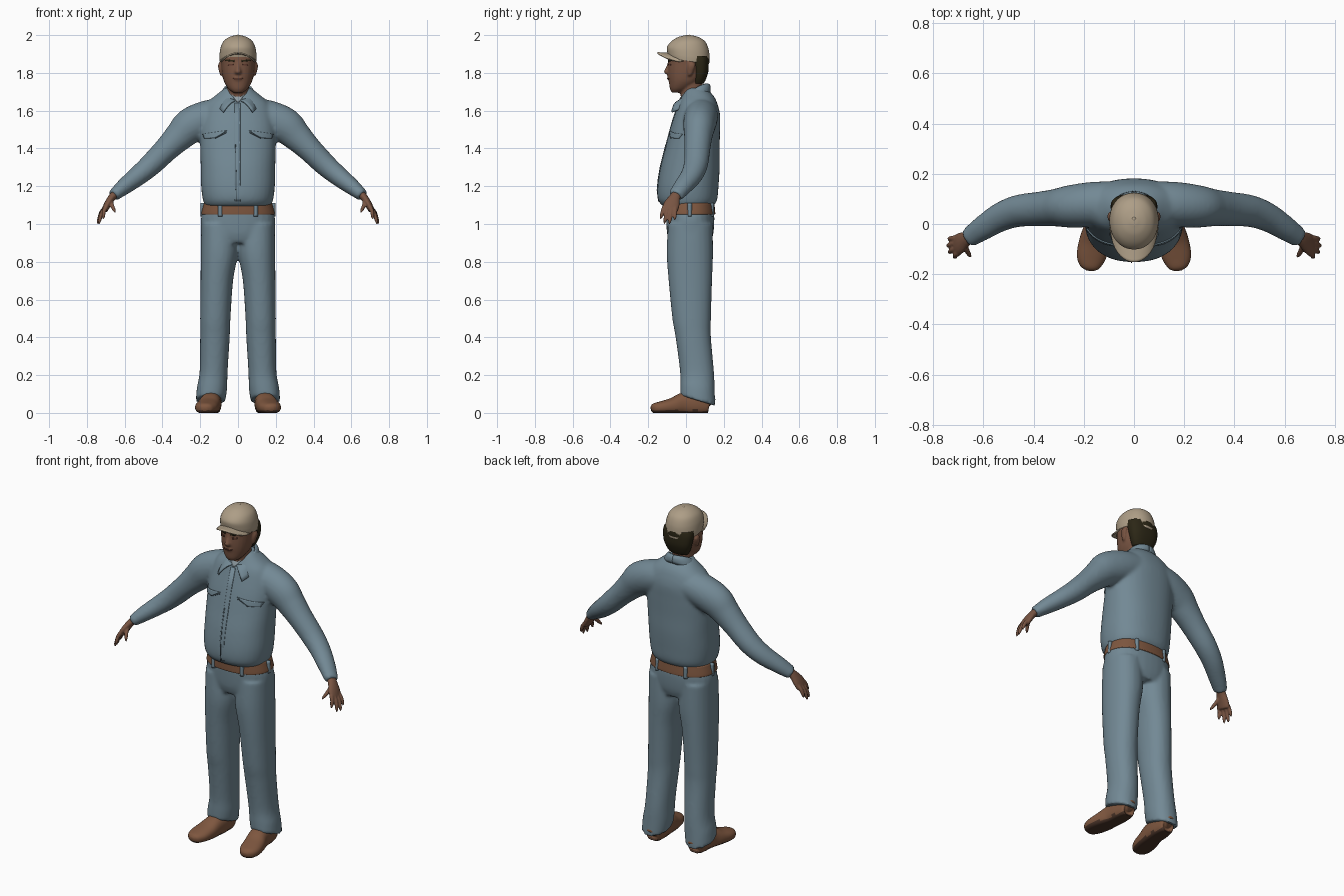
import bpy, bmesh
from math import cos, sin, pi, sqrt
from mathutils import Vector

if "Cube" in bpy.data.objects:
    bpy.data.objects.remove(bpy.data.objects["Cube"])


def material(name, *rgb):
    m = bpy.data.materials.new(name)
    m.use_nodes = True
    m.diffuse_color = (*rgb, 1)
    node = next(n for n in m.node_tree.nodes if n.type == 'BSDF_PRINCIPLED')
    node.inputs["Base Color"].default_value = (*rgb, 1)
    node.inputs["Roughness"].default_value = 0.8
    return m


DENIM = material("denim blue", .17, .25, .30)
SEAM = material("seam blue", .06, .09, .11)
SKIN = material("skin brown", .19, .09, .055)
LEATHER = material("leather brown", .21, .095, .05)
SOLE = material("sole dark brown", .07, .035, .022)
CAP = material("cap tan", .42, .34, .24)
HAIR = material("hair dark", .025, .02, .008)
UNDERSHIRT = material("undershirt grey", .27, .33, .36)
LIPS = material("lip brown", .12, .045, .03)


def spline(rows, steps):
    """Catmull-Rom through rows of numbers."""
    out = []
    for i in range(len(rows) - 1):
        p = [rows[max(0, min(len(rows) - 1, i + k))] for k in (-1, 0, 1, 2)]
        for j in range(steps):
            t = j / steps
            out.append([b + .5 * t * (c - a + t * (2*a - 5*b + 4*c - d + t * (3*(b - c) + d - a)))
                        for a, b, c, d in zip(*p)])
    return out + [list(rows[-1])]


def loft(bm, rows, ref=None, power=2, n=28, steps=5, floor=None):
    """Rows are x, y, z, half width, half depth, tilt. Sections lie flat unless ref is given."""
    rows = spline([tuple(r) + (0,) * (6 - len(r)) for r in rows], steps)
    rings = []
    for i, (x, y, z, a, b, tilt) in enumerate(rows):
        u, v = Vector((1, 0, 0)), Vector((0, 1, tilt))
        if ref:
            t = Vector(rows[min(i + 1, len(rows) - 1)][:3]) - Vector(rows[max(i - 1, 0)][:3])
            t.normalize()
            u = Vector(ref) - t * t.dot(Vector(ref))
            u.normalize()
            v = t.cross(u)
        ring = []
        for k in range(n):
            c, s = cos(2 * pi * k / n), sin(2 * pi * k / n)
            r = (abs(c) ** power + abs(s) ** power) ** (-1 / power)
            co = Vector((x, y, z)) + u * (a * r * c) + v * (b * r * s)
            if floor is not None:
                co.z = max(co.z, floor)
            ring.append(bm.verts.new(co))
        rings.append(ring)
    for p, q in zip(rings, rings[1:]):
        for k in range(n):
            bm.faces.new((p[k], p[(k + 1) % n], q[(k + 1) % n], q[k]))
    bm.faces.new(rings[0])
    bm.faces.new(rings[-1])


def grid(bm, fn, nu, nv):
    vs = [[bm.verts.new(fn(i / nu, j / nv)) for j in range(nv + 1)] for i in range(nu + 1)]
    for i in range(nu):
        for j in range(nv):
            bm.faces.new((vs[i][j], vs[i + 1][j], vs[i + 1][j + 1], vs[i][j + 1]))


def finish(bm, name, *mats, rule=None, voxel=0, smooth=2, thick=0, wrap=None):
    bmesh.ops.recalc_face_normals(bm, faces=bm.faces)
    for f in bm.faces:
        f.smooth = True
        if rule:
            f.material_index = rule(f.calc_center_median())
    me = bpy.data.meshes.new(name)
    bm.to_mesh(me)
    bm.free()
    ob = bpy.data.objects.new(name, me)
    bpy.context.collection.objects.link(ob)
    for m in mats:
        me.materials.append(m)
    if voxel:
        r = ob.modifiers.new("blend", 'REMESH')
        r.mode, r.voxel_size, r.use_smooth_shade = 'VOXEL', voxel, True
        s = ob.modifiers.new("soften", 'SMOOTH')
        s.factor, s.iterations = .5, smooth
    if wrap:
        w = ob.modifiers.new("wrap", 'SHRINKWRAP')
        w.target, w.wrap_method = wrap, 'PROJECT'
        w.use_project_y, w.use_positive_direction = True, True
    if thick:
        s = ob.modifiers.new("thickness", 'SOLIDIFY')
        s.thickness, s.offset = thick, 0
    return ob


def patch(name, corners, mat, target, thick=.008):
    """Thin plate laid on the front of a target; corners are x, z in order."""
    bm = bmesh.new()
    a, b, c, d = [Vector((x, -.4, z)) for x, z in corners]
    grid(bm, lambda u, v: a.lerp(b, u).lerp(d.lerp(c, u), v), 10, 5)
    return finish(bm, name, mat, thick=thick, wrap=target)


def span(rows, x=0):
    """Rows of z, half width, front y, back y turned into flat sections."""
    return [(x, (f + k) / 2, z, w, (k - f) / 2) for z, w, f, k in rows]


# Shirt: body and sleeves blended together
bm = bmesh.new()
loft(bm, span([(1.095, .172, -.125, .145), (1.13, .186, -.148, .165), (1.2, .195, -.15, .172),
               (1.3, .197, -.135, .178), (1.4, .2, -.11, .178), (1.5, .2, -.085, .18),
               (1.58, .19, -.06, .18), (1.64, .165, -.04, .165), (1.68, .12, -.02, .145),
               (1.72, .07, 0, .105)]), power=2.3, n=40)
for s in (-1, 1):
    loft(bm, [(s * x, y, z, a, b) for x, y, z, a, b in (
        (.06, .08, 1.585, .09, .085), (.16, .078, 1.56, .09, .095), (.25, .07, 1.52, .085, .095),
        (.31, .065, 1.465, .075, .08), (.375, .06, 1.4, .069, .067), (.46, .052, 1.315, .064, .06),
        (.53, .028, 1.255, .058, .053), (.6, -.015, 1.2, .05, .044), (.64, -.042, 1.167, .044, .036),
        (.66, -.055, 1.15, .04, .032))], ref=(0, 1, 0))
shirt = finish(bm, "shirt", DENIM, voxel=.01, smooth=5)

# Shirt details
patch("undershirt", [(-.045, 1.70), (.045, 1.70), (.006, 1.645), (-.006, 1.645)], UNDERSHIRT, shirt)
patch("button_placket", [(-.018, 1.64), (.012, 1.64), (.012, 1.12), (-.018, 1.12)], DENIM, shirt, .006)
patch("placket_seam", [(-.015, 1.42), (-.011, 1.42), (-.007, 1.12), (-.011, 1.12)], SEAM, shirt, .009)
for s, side in ((1, "left"), (-1, "right")):
    patch(side + "_pocket_flap", [(s * .055, 1.495), (s * .185, 1.475), (s * .175, 1.452), (s * .12, 1.455)],
          DENIM, shirt, .01)
    patch(side + "_pocket_seam", [(s * .06, 1.487), (s * .12, 1.457), (s * .12, 1.452), (s * .06, 1.482)],
          SEAM, shirt, .009)

    # Collar half, with a pointed front flap
    def collar(u, v):
        p, q = .12 + u * (pi - .12), .85 + u * (pi - .85)
        top = Vector((s * .07 * sin(p), .04 - .068 * cos(p), 1.74 - .085 * ((1 + cos(p)) / 2) ** 1.5))
        low = Vector((s * .105 * sin(q), .04 - (.175 if cos(q) > 0 else .085) * cos(q),
                      1.70 - .13 * ((1 + cos(q)) / 2)))
        return top.lerp(low, v) + Vector((0, -.008 * sin(pi * v) * cos(p), .012 * sin(pi * v)))
    bm = bmesh.new()
    grid(bm, collar, 18, 5)
    finish(bm, side + "_collar", DENIM, thick=.009)

# Trousers: hips and legs blended together
bm = bmesh.new()
loft(bm, span([(.9, .17, -.085, .13), (.95, .193, -.1, .145), (1.03, .196, -.105, .15),
               (1.09, .18, -.105, .145)]), power=2.3)
for s in (-1, 1):
    legs = span([(1.0, .095, -.095, .14), (.85, .098, -.102, .143), (.7, .086, -.092, .138),
                 (.5, .08, -.072, .132), (.4, .078, -.055, .132), (.22, .074, -.032, .148),
                 (.13, .08, -.03, .152), (.065, .078, -.03, .155)])
    xs = (.1, .099, .112, .12, .122, .129, .138, .145)
    tilts = (0, 0, 0, 0, 0, -.05, -.15, -.3)
    loft(bm, [(s * x, *r[1:], t) for r, x, t in zip(legs, xs, tilts)], power=2.2)
finish(bm, "trousers", DENIM, voxel=.01, smooth=4)

# Belt and belt loops
bm = bmesh.new()
loft(bm, span([(1.05, .193, -.112, .154), (1.06, .194, -.113, .155), (1.11, .18, -.113, .15)]), power=2.3, n=48)
finish(bm, "belt", LEATHER)
bm = bmesh.new()
for k in range(6):
    a = pi * (k + .5) / 3
    loft(bm, [(.187 * sin(a), .02 + .134 * cos(a), z, .012, .012) for z in (1.04, 1.11)], n=8)
finish(bm, "belt_loops", DENIM)

for s, side in ((1, "left"), (-1, "right")):
    # Shoe with a dark sole
    bm = bmesh.new()
    loft(bm, [(s * x, y, z, a, b) for x, y, z, a, b in (
        (.138, .132, .045, .02, .025), (.138, .12, .05, .042, .055), (.14, .06, .05, .052, .065),
        (.145, -.01, .048, .054, .06), (.158, -.07, .035, .06, .045), (.17, -.13, .028, .058, .034),
        (.175, -.17, .024, .04, .026), (.177, -.185, .022, .015, .012))],
         ref=(1, 0, 0), power=2.4, floor=0)
    finish(bm, side + "_shoe", LEATHER, SOLE, rule=lambda c: int(c.z < .014))

    # Hand: palm, four fingers and thumb
    bm = bmesh.new()
    loft(bm, [(s * x, y, z, a, b) for x, y, z, a, b in (
        (.645, -.045, 1.165, .026, .022), (.668, -.06, 1.14, .03, .02), (.69, -.075, 1.105, .042, .019),
        (.705, -.086, 1.075, .042, .016), (.708, -.088, 1.068, .03, .01))], ref=(0, 1, 0), n=16)
    fingers = [((.698, -.115, 1.09), (.712, -.135, 1.025)), ((.704, -.096, 1.085), (.735, -.115, 1.0)),
               ((.706, -.076, 1.083), (.742, -.088, .998)), ((.702, -.055, 1.088), (.738, -.06, 1.02)),
               ((.672, -.075, 1.125), (.648, -.133, 1.06))]
    for base, tip in fingers:
        base, tip = Vector(base), Vector(tip)
        pts = [base.lerp(tip, t) + Vector((.006 * sin(pi * t), 0, .004 * sin(pi * t))) for t in (0, .4, .8, 1)]
        loft(bm, [(s * p.x, p.y, p.z, r, r) for p, r in zip(pts, (.012, .011, .009, .003))],
             ref=(0, 1, 0), n=10, steps=3)
    finish(bm, side + "_hand", SKIN, voxel=.005, smooth=1)

# Head: skull, neck, nose, chin and ears
bm = bmesh.new()
loft(bm, span([(1.695, .025, -.075, -.02), (1.715, .05, -.085, .02), (1.75, .072, -.09, .07),
               (1.79, .083, -.095, .1), (1.84, .089, -.095, .113), (1.9, .09, -.09, .113),
               (1.95, .06, -.05, .08)]), power=2.2)
loft(bm, span([(1.65, .062, -.025, .09), (1.7, .058, -.03, .088), (1.79, .058, -.03, .09)]))
loft(bm, [(0, -.082, 1.865, .01, .012), (0, -.092, 1.83, .011, .014), (0, -.1, 1.805, .017, .018),
          (0, -.09, 1.79, .013, .01)], n=14)
loft(bm, [(0, -.085, 1.785, .012, .006), (0, -.088, 1.775, .026, .012), (0, -.084, 1.757, .014, .008)], n=14)
for s in (-1, 1):
    loft(bm, [(s * .088, .02, 1.785, .006, .01), (s * .093, .024, 1.81, .008, .016),
              (s * .096, .03, 1.84, .01, .02), (s * .09, .028, 1.86, .006, .012)], n=14)
head = finish(bm, "head", SKIN, voxel=.006, smooth=3)
patch("mouth", [(-.026, 1.774), (.026, 1.774), (.02, 1.766), (-.02, 1.766)], LIPS, head, .005)
for s, side in ((1, "left"), (-1, "right")):
    patch(side + "_eyebrow", [(s * .018, 1.867), (s * .064, 1.872), (s * .066, 1.864), (s * .018, 1.858)],
          HAIR, head, .006)
    patch(side + "_eye", [(s * .024, 1.846), (s * .052, 1.848), (s * .05, 1.839), (s * .026, 1.838)],
          LIPS, head, .005)

# Hair behind the ears and down to the nape
bm = bmesh.new()
loft(bm, span([(1.745, .058, .035, .095), (1.77, .073, .035, .107), (1.81, .086, .032, .119),
               (1.86, .093, .02, .12), (1.89, .09, .0, .117)]), power=2.5)
finish(bm, "hair", HAIR)

# Cap crown, with an opening above the back strap
bm = bmesh.new()
crown = [(1.862, .097, -.092, .122, -.15), (1.89, .098, -.098, .125, -.12), (1.93, .093, -.1, .12, -.06),
         (1.965, .078, -.08, .102, 0), (1.988, .05, -.045, .07, 0), (1.998, .02, -.01, .035, 0),
         (2.0, .004, .008, .016, 0)]
loft(bm, [(0, (f + k) / 2, z, w, (k - f) / 2, t) for z, w, f, k, t in crown], power=2.1, n=64, steps=8)
finish(bm, "cap_crown", CAP, HAIR,
       rule=lambda c: int(c.y > .05 and c.z > 1.858 and (c.x / .042) ** 2 + ((c.z - 1.858) / .032) ** 2 < 1))

# Cap brim, arched from side to side
def brim(u, v):
    w = (2 * u - 1) * .97
    e = sqrt(1 - w * w)
    return Vector((.098 * w * (1 - .06 * v), .012 - .1 * e - v * .064 * e ** .6,
                   1.902 - .042 * w * w + .004 * v * (1 - 2 * w * w)))


bm = bmesh.new()
grid(bm, brim, 24, 6)
finish(bm, "cap_brim", CAP, thick=.008)
bm = bmesh.new()
loft(bm, [(0, .02, 2.0 - d, r, r) for d, r in ((.004, .008), (0, .007), (-.002, .002))], n=12)
finish(bm, "cap_button", CAP)
